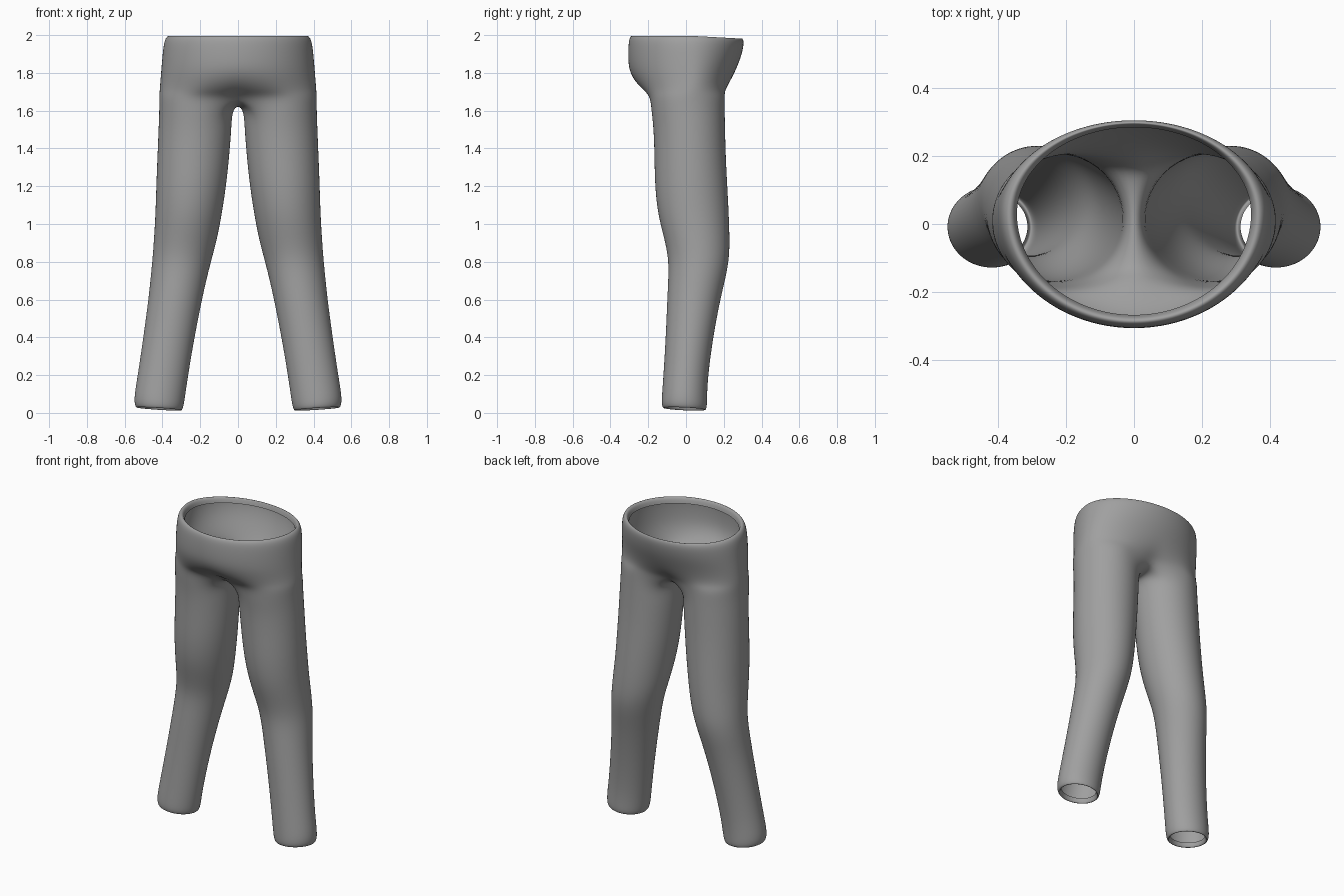
import bpy, bmesh
from math import sin, cos, radians, pi

cube = bpy.data.objects.get("Cube")
if cube:
    bpy.data.objects.remove(cube)

OUTER, INNER = 20, 8      # columns around the outer leg and the inner leg
SPLIT = 130               # angle where the outer leg meets the crotch line

fabric = bpy.data.materials.new("grey fabric")
fabric.use_nodes = True
colour = (0.35, 0.35, 0.35, 1)
fabric.diffuse_color = colour
fabric.node_tree.nodes["Principled BSDF"].inputs["Base Color"].default_value = colour

# Waist and hip rows: height, half width, front y, back y, blend into the legs
hips = [
    (1.96, .345, -.268, .285, 0), (1.99, .352, -.275, .292, 0),
    (2.0, .368, -.288, .298, 0), (1.985, .385, -.30, .306, 0),
    (1.95, .395, -.306, .306, 0), (1.88, .402, -.308, .29, 0),
    (1.81, .408, -.302, .262, 0), (1.75, .412, -.285, .24, .12),
    (1.705, .415, -.27, .225, .45), (1.67, .417, -.25, .22, 1),
]
# Leg rows: height, inner x, outer x, front y, back y
legs = [
    (1.6, .03, .418, -.184, .206), (1.5, .034, .422, -.172, .208),
    (1.35, .046, .428, -.168, .212), (1.2, .062, .434, -.166, .22),
    (1.05, .085, .438, -.15, .228), (.92, .11, .446, -.115, .232),
    (.82, .137, .453, -.094, .23), (.72, .163, .463, -.094, .212),
    (.6, .19, .475, -.1, .182), (.4, .23, .502, -.108, .144),
    (.2, .264, .531, -.12, .117), (.09, .28, .549, -.128, .112),
    (.04, .288, .549, -.13, .112), (.018, .298, .54, -.122, .105),
    (.022, .308, .528, -.11, .095), (.05, .312, .524, -.106, .09),
]


def oval(angle, x0, x1, y0, y1):
    """Point on an oval given by its extents; angle 0 is the outer side."""
    return ((x0 + x1) / 2 + (x1 - x0) / 2 * cos(angle),
            (y0 + y1) / 2 + (y1 - y0) / 2 * sin(angle))


def split_point(t):
    """Point on the outer leg outline, drawn to the middle past front and back."""
    deg = SPLIT * (2 * t - 1)
    x, y = oval(radians(deg), .022, .418, -.19, .206)
    if abs(deg) > 90:
        x = .22 * (SPLIT - abs(deg)) / (SPLIT - 90)
    return x, y


bm = bmesh.new()
rows = []

# Hips: half rings running from front middle to back middle
for z, width, front, back, blend in hips:
    row = []
    for j in range(OUTER + 1):
        t = j / OUTER
        a = pi * (t - .5)
        x = width * cos(a)
        y = .03 + (back - .03 if a > 0 else .03 - front) * sin(a)
        sx, sy = split_point(t)
        x, y = x + (sx - x) * blend, y + (sy - y) * blend
        if j in (0, OUTER):
            x = 0
        dip = .015 * max(0, sin(a)) * max(0, (z - 1.85) / .15)
        row.append(bm.verts.new((x, y, z - dip)))
    rows.append(row)

# Crotch: a sagging line under the middle, closing the half ring into a leg ring
start, end = rows[-1][-1].co.copy(), rows[-1][0].co.copy()
for k in range(1, INNER):
    p = start.lerp(end, k / INNER)
    p.z -= .04 * sin(pi * k / INNER) ** .7
    rows[-1].append(bm.verts.new((0, p.y, p.z)))
hip_count = len(rows)

# Legs: closed rings, with the cuff slanted and rolled inward
for z, x0, x1, front, back in legs:
    row = []
    for j in range(OUTER + INNER):
        deg = (SPLIT * (2 * j / OUTER - 1) if j <= OUTER else
               SPLIT + (360 - 2 * SPLIT) * (j - OUTER) / INNER)
        x, y = oval(radians(deg), x0, x1, front, back)
        slant = max(0, 1 - z / .3)
        row.append(bm.verts.new((x, y, z + slant * (.07 * (x - .42) - .05 * y))))
    rows.append(row)

for i in range(len(rows) - 1):
    up, low = rows[i], rows[i + 1]
    closed = i >= hip_count - 1
    n = OUTER + INNER if closed else OUTER
    for j in range(n):
        k = (j + 1) % len(up) if closed else j + 1
        bm.faces.new((up[j], low[j], low[k], up[k]))

mesh = bpy.data.meshes.new("trousers")
bm.to_mesh(mesh)
bm.free()
mesh.materials.append(fabric)
trousers = bpy.data.objects.new("trousers", mesh)
bpy.context.collection.objects.link(trousers)

# Mirror the left half and smooth the surface
mirror = trousers.modifiers.new("mirror", "MIRROR")
mirror.use_clip = True
smooth = trousers.modifiers.new("smooth", "SUBSURF")
smooth.levels = smooth.render_levels = 2
mesh.shade_smooth()
